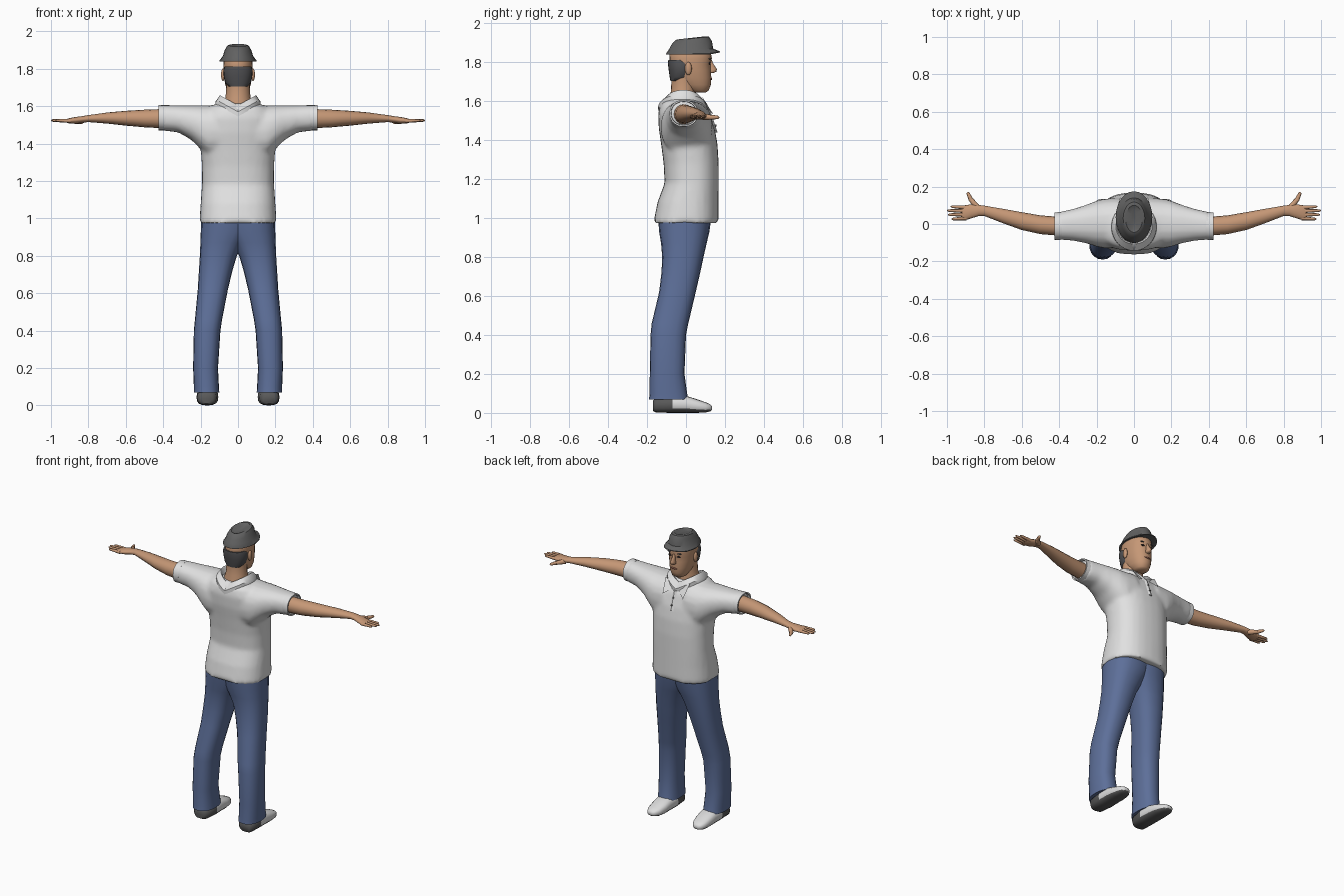
import bpy, bmesh, math
from mathutils import Vector

cube = bpy.data.objects.get("Cube")
if cube:
    bpy.data.objects.remove(cube, do_unlink=True)


def material(name, r, g, b):
    m = bpy.data.materials.new(name)
    m.use_nodes = True
    m.diffuse_color = (r, g, b, 1)
    bsdf = next(n for n in m.node_tree.nodes if n.type == 'BSDF_PRINCIPLED')
    bsdf.inputs["Base Color"].default_value = (r, g, b, 1)
    bsdf.inputs["Roughness"].default_value = 0.8
    return m


SKIN = material("skin", 0.56, 0.31, 0.18)
SHIRT = material("shirt white", 0.75, 0.75, 0.75)
DENIM = material("denim blue", 0.11, 0.16, 0.32)
HAT = material("hat grey", 0.12, 0.12, 0.12)
HAIR = material("hair grey", 0.08, 0.08, 0.085)
SHOE = material("shoe white", 0.72, 0.72, 0.72)
SOLE = material("sole grey", 0.1, 0.1, 0.1)
DARK = material("eye dark", 0.03, 0.02, 0.02)
LIP = material("lip brown", 0.33, 0.13, 0.09)


def finish(name, bm, mats, angle=40):
    bmesh.ops.recalc_face_normals(bm, faces=bm.faces)
    mesh = bpy.data.meshes.new(name)
    bm.to_mesh(mesh)
    bm.free()
    for m in mats:
        mesh.materials.append(m)
    ob = bpy.data.objects.new(name, mesh)
    bpy.context.collection.objects.link(ob)
    smooth(ob, angle)
    return ob


def smooth(ob, angle=40):
    bpy.ops.object.select_all(action='DESELECT')
    ob.select_set(True)
    bpy.context.view_layer.objects.active = ob
    bpy.ops.object.shade_smooth_by_angle(angle=math.radians(angle))


def loft(bm, axis, sections, n=20, power=2.0, side=1):
    """Skin closed rings; a section is (position, min, max, min, max) on the other two axes."""
    k = "xyz".index(axis)
    rings = []
    for t, a0, a1, b0, b1 in sections:
        ring = []
        for i in range(n):
            ang = 2 * math.pi * i / n
            c, s = math.cos(ang), math.sin(ang)
            c = math.copysign(abs(c) ** (2 / power), c)
            s = math.copysign(abs(s) ** (2 / power), s)
            co = [(a0 + a1 + c * (a1 - a0)) / 2, (b0 + b1 + s * (b1 - b0)) / 2]
            co.insert(k, t)
            co[0] *= side
            ring.append(bm.verts.new(co))
        rings.append(ring)
    for low, high in zip(rings, rings[1:]):
        for i in range(n):
            j = (i + 1) % n
            bm.faces.new((low[i], low[j], high[j], high[i]))
    bm.faces.new(rings[0][::-1])
    bm.faces.new(rings[-1])


def upright(rows):
    """Symmetric sections along z from (z, half width, back, front)."""
    return [(z, -w, w, back, front) for z, w, back, front in rows]


def rod(bm, start, end, r0, r1, n=8):
    """Tapered finger with a rounded tip."""
    a, b = Vector(start), Vector(end)
    rot = (b - a).to_track_quat('Z', 'Y')
    rings = []
    for f, r in ((0, r0), (0.5, (r0 + r1) / 2), (0.9, r1), (1, r1 * 0.4)):
        angles = [2 * math.pi * i / n for i in range(n)]
        rings.append([bm.verts.new(a.lerp(b, f) + rot @ Vector((r * math.cos(t), r * math.sin(t), 0)))
                      for t in angles])
    for low, high in zip(rings, rings[1:]):
        for i in range(n):
            bm.faces.new((low[i], low[i - 1], high[i - 1], high[i]))
    bm.faces.new(rings[0])
    bm.faces.new(rings[-1])


def blob(name, centre, size, mat):
    bm = bmesh.new()
    bmesh.ops.create_uvsphere(bm, u_segments=12, v_segments=8, radius=1)
    bmesh.ops.scale(bm, vec=size, verts=bm.verts)
    bmesh.ops.translate(bm, vec=centre, verts=bm.verts)
    return finish(name, bm, [mat], 80)


# Shirt body and sleeves, fused into one smooth skin
bm = bmesh.new()
loft(bm, "z", upright([
    (.975, .207, -.168, .168), (1.08, .2, -.147, .168), (1.18, .193, -.11, .168),
    (1.28, .193, -.115, .168), (1.38, .2, -.128, .162), (1.46, .21, -.14, .148),
    (1.54, .2, -.143, .122), (1.59, .16, -.13, .09), (1.615, .11, -.1, .06)]), 28, 2.4)
for side in (1, -1):
    loft(bm, "x", [
        (.08, -.13, .14, 1.32, 1.61), (.16, -.13, .135, 1.33, 1.605), (.2, -.122, .125, 1.37, 1.605),
        (.25, -.105, .105, 1.42, 1.605), (.32, -.09, .082, 1.46, 1.605),
        (.41, -.083, .062, 1.47, 1.607)], 20, 2.3, side)
shirt = finish("shirt", bm, [SHIRT])
remesh = shirt.modifiers.new("fuse", 'REMESH')
remesh.mode = 'VOXEL'
remesh.voxel_size = 0.013
relax = shirt.modifiers.new("relax", 'SMOOTH')
relax.iterations = 5
for mod in ("fuse", "relax"):
    bpy.ops.object.modifier_apply(modifier=mod)
smooth(shirt, 50)

# Collar: a folded band that dips in a V at the back and the front
bm = bmesh.new()
loft(bm, "z", upright([
    (1.59, .08, -.09, .06), (1.655, .09, -.1, .07), (1.66, .097, -.107, .08),
    (1.625, .12, -.143, .112), (1.6, .122, -.143, .112)]), 32)
for v in bm.verts:
    v.co.z -= 0.055 * (1 - min(abs(v.co.x) / 0.1, 1))
finish("collar", bm, [SHIRT], 35)

for side, label in ((1, "left"), (-1, "right")):
    # Collar point lying on the chest
    bm = bmesh.new()
    tri = [(.01, .1, 1.575), (.09, .085, 1.62), (.075, .142, 1.53)]
    bm.faces.new([bm.verts.new((side * x, y, z)) for x, y, z in tri])
    bmesh.ops.solidify(bm, geom=bm.faces[:], thickness=.008)
    finish(label + "_collar_point", bm, [SHIRT])

    # Open sleeve cuff
    bm = bmesh.new()
    loft(bm, "x", [
        (.385, -.084, .064, 1.47, 1.606), (.425, -.085, .062, 1.47, 1.607),
        (.425, -.077, .054, 1.478, 1.599), (.4, -.075, .052, 1.48, 1.597)], 20, 2.2, side)
    finish(label + "_cuff", bm, [SHIRT])

    # Arm, palm and fingers
    bm = bmesh.new()
    loft(bm, "x", [
        (.36, -.066, .035, 1.48, 1.586), (.5, -.054, .046, 1.487, 1.581), (.6, -.032, .063, 1.496, 1.575),
        (.7, .004, .081, 1.507, 1.566), (.8, .043, .098, 1.515, 1.552), (.83, .043, .102, 1.512, 1.547),
        (.87, .03, .105, 1.506, 1.542), (.905, .02, .1, 1.508, 1.535), (.92, .024, .095, 1.513, 1.53)],
        16, 2, side)
    for y0, y1, tip in ((.088, .093, .98), (.069, .072, 1), (.05, .05, .995), (.031, .026, .975)):
        rod(bm, (side * .895, y0, 1.521), (side * tip, y1, 1.524), .011, .007)
    rod(bm, (side * .835, .085, 1.522), (side * .875, .135, 1.517), .017, .012)
    rod(bm, (side * .87, .125, 1.518), (side * .89, .17, 1.518), .013, .008)
    finish(label + "_arm", bm, [SKIN], 60)

    # Trouser leg; the tops overlap to form the seat
    bm = bmesh.new()
    loft(bm, "z", [
        (.07, .1, .236, -.19, .012), (.1, .102, .236, -.187, .006), (.2, .107, .24, -.186, -.008),
        (.4, .094, .236, -.182, .0), (.46, .085, .23, -.176, .012), (.62, .054, .215, -.138, .05),
        (.72, .03, .209, -.126, .073), (.8, .006, .204, -.122, .09), (.87, -.03, .201, -.128, .106),
        (.93, -.07, .199, -.138, .12), (1.0, -.09, .196, -.143, .13)], 20, 2.4, side)
    finish(label + "_trouser_leg", bm, [DENIM], 60)

    # Shoe, white with a dark heel and sole
    bm = bmesh.new()
    loft(bm, "y", [
        (-.17, .135, .2, .01, .06), (-.155, .115, .218, .002, .08), (-.07, .105, .222, 0, .09),
        (0, .108, .222, 0, .088), (.05, .11, .22, 0, .072), (.1, .122, .214, .002, .055),
        (.125, .14, .2, .008, .044), (.134, .155, .185, .016, .034)], 16, 2.6, side)
    bm.normal_update()
    bmesh.ops.recalc_face_normals(bm, faces=bm.faces)
    for f in bm.faces:
        f.material_index = int(f.calc_center_median().y < -.07 or f.normal.z < -.6)
    finish(label + "_shoe", bm, [SHOE, SOLE], 60)

    # Ear, eye and brow
    blob(label + "_ear", (side * .08, .012, 1.768), (.011, .018, .034), SKIN)
    blob(label + "_eye", (side * .032, .122, 1.795), (.013, .005, .006), DARK)
    blob(label + "_brow", (side * .033, .122, 1.818), (.019, .007, .004), HAIR)

# Neck and head
bm = bmesh.new()
loft(bm, "z", upright([
    (1.54, .09, -.1, .06), (1.6, .08, -.093, .056), (1.65, .066, -.078, .05),
    (1.7, .064, -.075, .05), (1.74, .064, -.074, .05)]), 20)
finish("neck", bm, [SKIN], 60)

bm = bmesh.new()
loft(bm, "z", upright([
    (1.645, .028, .045, .1), (1.655, .044, .015, .116), (1.685, .059, -.035, .128),
    (1.72, .069, -.066, .13), (1.76, .075, -.078, .128), (1.79, .077, -.083, .126),
    (1.82, .078, -.085, .133), (1.86, .074, -.082, .125), (1.885, .05, -.05, .09)]), 24, 2.2)
finish("head", bm, [SKIN], 60)

# Nose and mouth
bm = bmesh.new()
loft(bm, "z", upright([
    (1.745, .012, .11, .14), (1.752, .017, .11, .157), (1.765, .014, .11, .16),
    (1.79, .009, .11, .143), (1.815, .008, .11, .131)]), 10)
finish("nose", bm, [SKIN], 60)
blob("mouth", (0, .126, 1.715), (.024, .009, .006), LIP)

# Cropped hair on the back of the head
bm = bmesh.new()
loft(bm, "z", upright([
    (1.705, .05, -.08, .0), (1.725, .068, -.084, .03), (1.76, .076, -.089, .045),
    (1.795, .078, -.093, .04), (1.812, .07, -.091, .02)]), 24, 2.2)
finish("hair", bm, [HAIR], 60)

# Hat with a drooping brim, forward slope and pinched crown
bm = bmesh.new()
loft(bm, "z", upright([
    (1.852, .078, -.085, .135), (1.84, .098, -.102, .175), (1.845, .098, -.102, .175),
    (1.868, .081, -.088, .14), (1.9, .071, -.075, .133), (1.922, .058, -.056, .118),
    (1.926, .045, -.045, .1), (1.916, .014, -.03, .08)]), 24)
for v in bm.verts:
    if v.co.z > 1.86:
        v.co.z += 0.11 * (v.co.y - .03) * min((v.co.z - 1.86) / .05, 1)
    elif v.co.y > .12:
        v.co.z += 0.2 * (v.co.y - .12)
finish("hat", bm, [HAT], 35)

# Button placket and buttons on the chest
bm = bmesh.new()
loft(bm, "z", [(1.44, -.014, .014, .148, .162), (1.56, -.014, .014, .105, .122)], 4)
finish("placket", bm, [SHIRT])
for i in range(2):
    blob(f"button_{i + 1}", (0, .152 - .017 * i, 1.475 + .045 * i), (.006, .006, .006), SOLE)
